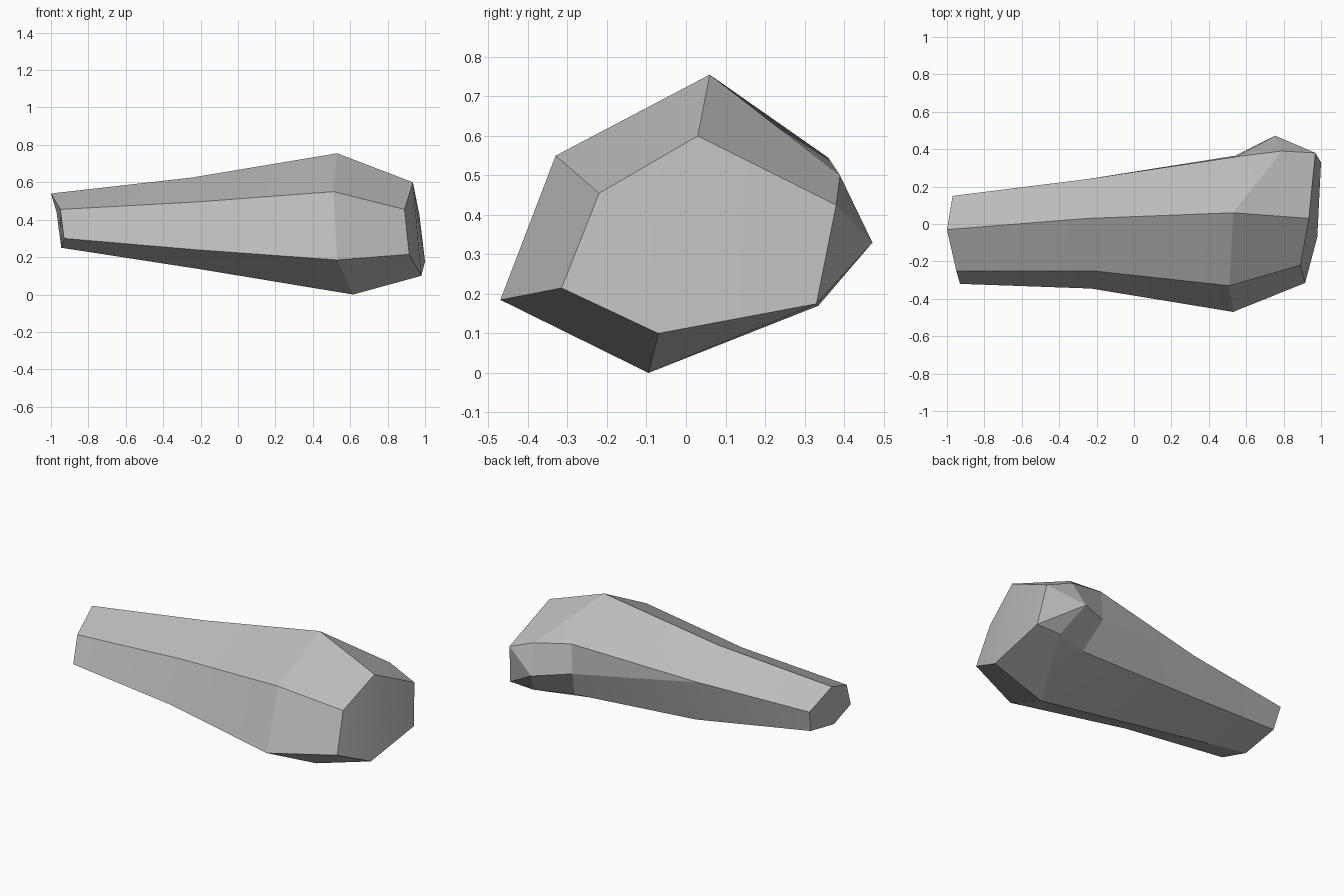
import bpy
import bmesh
from math import radians

# Remove the default cube if the scene has one
default_cube = bpy.data.objects.get("Cube")
if default_cube:
    bpy.data.objects.remove(default_cube, do_unlink=True)


def make_material(name, colour):
    """Create one plain flat material."""
    material = bpy.data.materials.new(name)
    material.use_nodes = True
    material.diffuse_color = colour
    shader = material.node_tree.nodes["Principled BSDF"]
    shader.inputs["Base Color"].default_value = colour
    shader.inputs["Roughness"].default_value = 0.8
    return material


stone_grey = make_material("stone grey", (0.5, 0.5, 0.5, 1))

# Six-sided cross-sections, each running: ridge, front upper, front lower,
# keel, back lower, back upper
narrow_end = [(-1, -.03, .54), (-.95, -.25, .455), (-.93, -.32, .3),
              (-.945, -.13, .25), (-.95, .11, .3), (-.97, .15, .44)]
waist = [(-.25, .03, .625), (-.22, -.25, .495), (-.23, -.345, .24),
         (-.2, -.12, .135), (-.22, .21, .215), (-.25, .24, .47)]
shoulder = [(.53, .06, .755), (.51, -.33, .55), (.53, -.47, .185),
            (.615, -.095, 0), (.6, .26, .175), (.55, .36, .545)]
broad_end = [(.935, .03, .6), (.89, -.22, .455), (.915, -.315, .215),
             (.98, -.07, .1), (1, .33, .175), (.97, .38, .425)]

bm = bmesh.new()
narrow, middle, wide, broad = [
    [bm.verts.new(point) for point in section]
    for section in (narrow_end, waist, shoulder, broad_end)]


def bridge(first, second, sides):
    """Join two cross-sections with quads along the chosen sides."""
    for i in sides:
        j = (i + 1) % len(first)
        bm.faces.new((first[i], first[j], second[j], second[i]))


# Main body, leaving the back of the broad end open for the knob
bridge(narrow, middle, range(6))
bridge(middle, wide, (0, 1, 2, 3, 5))
bridge(wide, broad, (0, 1, 2))

# End caps, the broad one folded slightly from ridge to keel
bm.faces.new(narrow)
ridge, _, _, keel, low, high = broad
bm.faces.new(broad[:4])
bm.faces.new((ridge, keel, low, high))

# Faceted knob on the back of the broad end
peak = bm.verts.new((.755, .472, .33))
brow = bm.verts.new((.79, .39, .5))
heel = bm.verts.new((.835, .335, .17))
cheek = bm.verts.new((.54, .365, .36))
wide_keel, wide_low, wide_high = wide[3:]
knob_faces = [
    (peak, high, low), (peak, low, heel), (peak, heel, wide_low, cheek),
    (peak, cheek, wide_high, brow), (peak, brow, high),
    (wide[0], wide_high, brow), (wide[0], brow, high, ridge),
    (wide_keel, wide_low, heel), (wide_keel, heel, low, keel),
    (cheek, wide_high, middle[5]), (cheek, middle[5], middle[4], wide_low)]
for corners in knob_faces:
    bm.faces.new(corners)

bmesh.ops.recalc_face_normals(bm, faces=bm.faces[:])
mesh = bpy.data.meshes.new("stone")
bm.to_mesh(mesh)
bm.free()
mesh.materials.append(stone_grey)

stone = bpy.data.objects.new("stone", mesh)
bpy.context.collection.objects.link(stone)

# Blend only the gentlest folds and keep the facets crisp
bpy.ops.object.select_all(action="DESELECT")
stone.select_set(True)
bpy.context.view_layer.objects.active = stone
bpy.ops.object.shade_smooth_by_angle(angle=radians(14))
